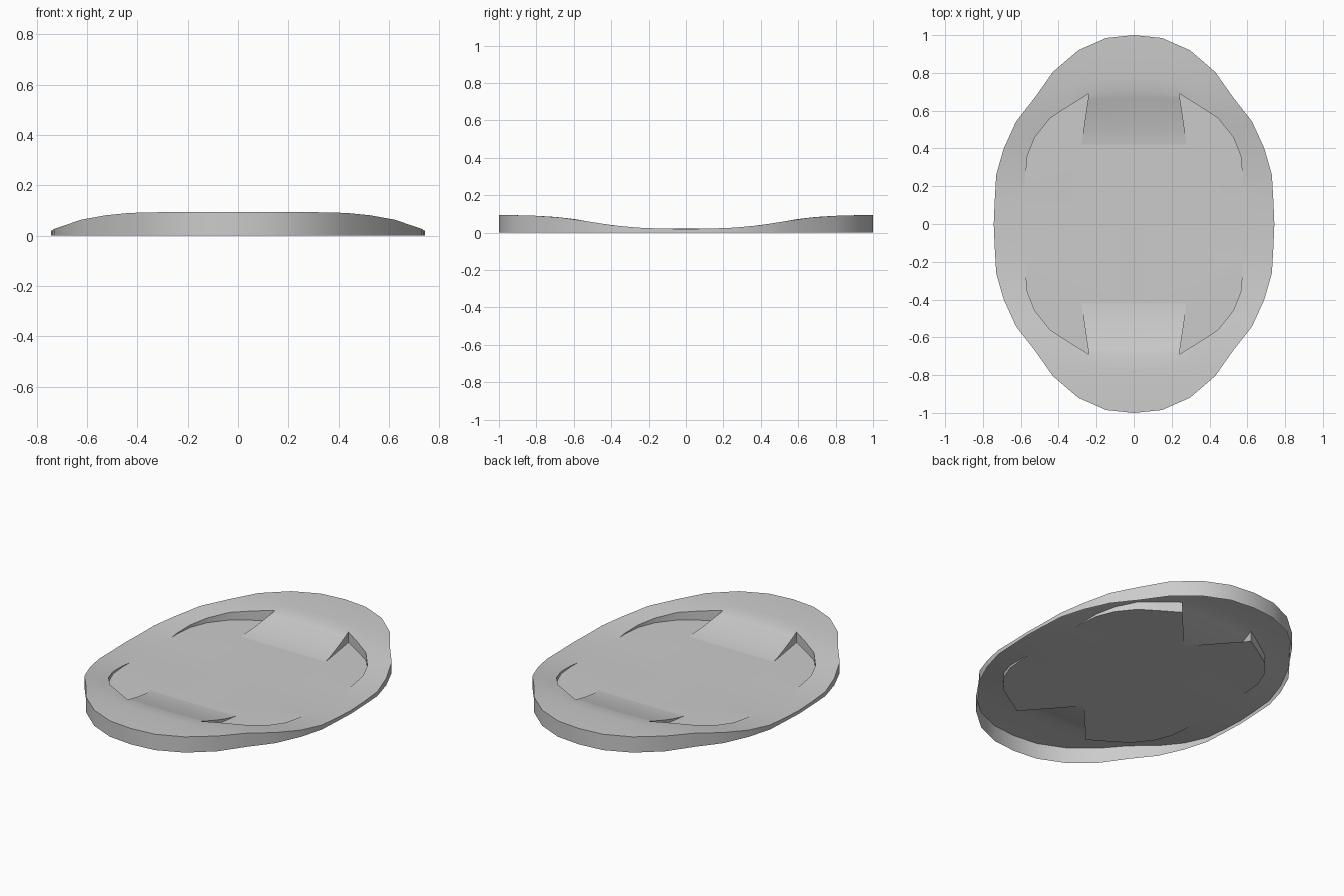
import bpy, bmesh, math

if "Cube" in bpy.data.objects:
    bpy.data.objects.remove(bpy.data.objects["Cube"])

# Height of the rim along y: low in the middle, raised at both ends
PROFILE = [(0, .02), (.1, .0205), (.2, .023), (.3, .029), (.4, .040), (.5, .055),
           (.6, .073), (.7, .084), (.8, .090), (.9, .093), (1.0, .094)]
FLOOR = .021

def height(y):
    for (a, za), (b, zb) in zip(PROFILE, PROFILE[1:]):
        if y <= b:
            return za + (zb - za) * (y - a) / (b - a)
    return PROFILE[-1][1]

# One quarter of the outer outline and of the recess outline
OUTER = [(0, 1), (.148, .985), (.296, .92), (.43, .805), (.525, .67),
         (.625, .543), (.69, .40), (.73, .26), (.738, .12), (.743, 0)]
INNER = [(0, .70), (.12, .70), (.24, .69), (.345, .625), (.445, .56),
         (.525, .46), (.565, .36), (.575, .25), (.572, .19), (.57, 0)]

bm = bmesh.new()

def row(points):
    return [bm.verts.new(p) for p in points]

def bridge(a, b):
    for i in range(len(a) - 1):
        bm.faces.new((a[i], a[i + 1], b[i + 1], b[i]))

# Outer wall, open underneath
rim_outer = row((x, y, height(y)) for x, y in OUTER)
bridge(rim_outer, row((x, y, 0) for x, y in OUTER))

# Curved rim surface
STEPS = 4
prev = rim_outer
for s in range(1, STEPS + 1):
    t = s / STEPS
    pts = []
    for i, ((ox, oy), (ix, iy)) in enumerate(zip(OUTER, INNER)):
        x, y = ox + (ix - ox) * t, oy + (iy - oy) * t
        pts.append((x, y, FLOOR if s == STEPS and i >= 8 else height(y)))
    ring = row(pts)
    bridge(ring, prev)
    prev = ring
inner = prev

# Ramp down from the rim to the floor
RAMP = 8
prev = inner[:3]
side = [inner[2]]
for r in range(1, RAMP + 1):
    t = r / RAMP
    k = (1 - t) ** 1.35
    pts = []
    for i in range(3):
        ix, iy = INNER[i]
        pts.append((ix + (.14 * i - ix) * t, iy + (.42 - iy) * t,
                    FLOOR + (height(iy) - FLOOR) * k))
    cur = row(pts)
    bridge(cur, prev)
    side.append(cur[2])
    prev = cur

# Crescent step wall
low = row((x, y, FLOOR) for x, y in INNER[2:8])
top = inner[2:9]
bridge(low, top[:6])
bm.faces.new((low[5], top[5], top[6]))

# Ramp side wall
bm.faces.new(side + [low[0]])

# Floor
mid = row([(0, 0, FLOOR)])
floor = bm.faces.new(mid + [inner[9], inner[8]] + low[::-1] + prev[::-1])
bmesh.ops.triangulate(bm, faces=[floor])

bmesh.ops.recalc_face_normals(bm, faces=bm.faces[:])
if sum(f.normal.z * f.calc_area() for f in bm.faces) < 0:
    bmesh.ops.reverse_faces(bm, faces=bm.faces[:])

mesh = bpy.data.meshes.new("oval_plate")
bm.to_mesh(mesh)
bm.free()
plate = bpy.data.objects.new("oval_plate", mesh)
bpy.context.collection.objects.link(plate)
bpy.context.view_layer.objects.active = plate
plate.select_set(True)

# Mirror the quarter to all four sides
mirror = plate.modifiers.new("mirror", 'MIRROR')
mirror.use_axis = (True, True, False)
mirror.merge_threshold = .0005
bpy.ops.object.modifier_apply(modifier=mirror.name)
bpy.ops.object.shade_smooth_by_angle(angle=math.radians(30))
